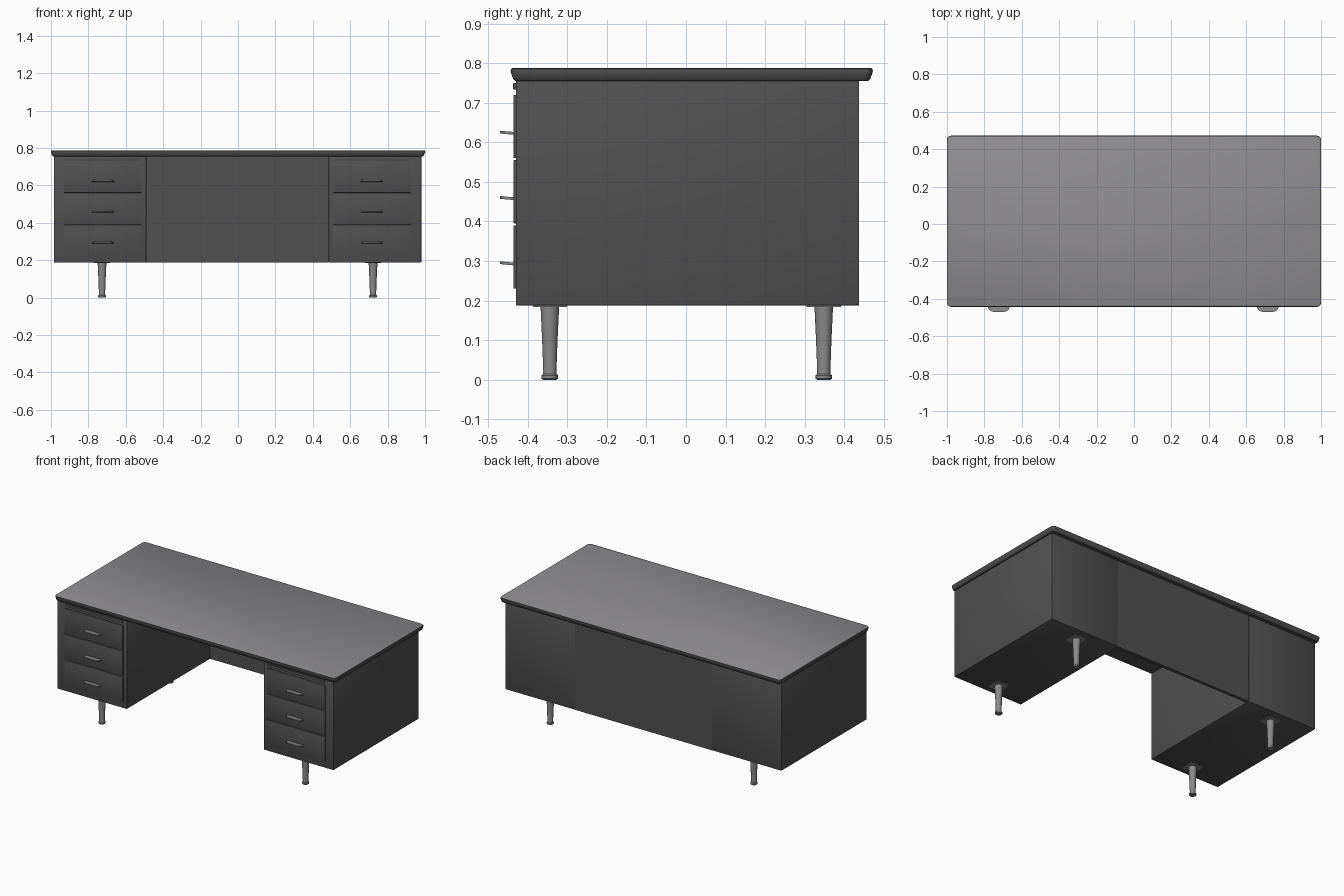
import bpy, bmesh, math

if "Cube" in bpy.data.objects:
    bpy.data.objects.remove(bpy.data.objects["Cube"])

def mat(name, r, g, b):
    m = bpy.data.materials.new(name)
    m.diffuse_color = (r, g, b, 1)
    m.use_nodes = True
    m.node_tree.nodes["Principled BSDF"].inputs["Base Color"].default_value = m.diffuse_color
    return m

DARK = mat("charcoal paint", 0.082, 0.082, 0.082)
TOP = mat("grey laminate", 0.27, 0.262, 0.275)
METAL = mat("brushed metal", 0.25, 0.25, 0.25)

def finish(name, bm, mats, smooth=False):
    bmesh.ops.recalc_face_normals(bm, faces=bm.faces)
    me = bpy.data.meshes.new(name)
    bm.to_mesh(me)
    bm.free()
    ob = bpy.data.objects.new(name, me)
    bpy.context.collection.objects.link(ob)
    for m in mats:
        me.materials.append(m)
    if smooth:
        bpy.ops.object.select_all(action='DESELECT')
        ob.select_set(True)
        bpy.context.view_layer.objects.active = ob
        bpy.ops.object.shade_smooth_by_angle(angle=math.radians(35))
    return ob

def box(name, x0, x1, y0, y1, z0, z1, m, bevel=0):
    bm = bmesh.new()
    bmesh.ops.create_cube(bm, size=1)
    for v in bm.verts:
        v.co = ((x0 + x1) / 2 + v.co.x * (x1 - x0),
                (y0 + y1) / 2 + v.co.y * (y1 - y0),
                (z0 + z1) / 2 + v.co.z * (z1 - z0))
    if bevel:
        bmesh.ops.bevel(bm, geom=bm.edges[:], offset=bevel, segments=2,
                        profile=0.5, affect='EDGES')
    return finish(name, bm, [m], bevel > 0)

def loft(bm, loops):
    """Skin a stack of closed point loops and cap both ends."""
    rings = [[bm.verts.new(p) for p in lp] for lp in loops]
    n = len(rings[0])
    for a, b in zip(rings, rings[1:]):
        for i in range(n):
            j = (i + 1) % n
            bm.faces.new((a[i], a[j], b[j], b[i]))
    bm.faces.new(rings[0])
    return bm.faces.new(rings[-1])

def rounded_rect(hx, hy, r, cy, z, seg=5):
    pts = []
    for k, (sx, sy) in enumerate([(1, 1), (-1, 1), (-1, -1), (1, -1)]):
        for i in range(seg + 1):
            a = math.pi / 2 * (k + i / seg)
            pts.append((sx * (hx - r) + r * math.cos(a),
                        cy + sy * (hy - r) + r * math.sin(a), z))
    return pts

# Desk top: rounded dark edge band with a lighter laminate surface
bm = bmesh.new()
levels = [(0.755, 0.012), (0.759, 0.007), (0.772, 0.002), (0.78, 0), (0.785, 0.001), (0.787, 0.004)]
cap = loft(bm, [rounded_rect(1 - d, 0.4575 - d, 0.022 - d, 0.0145, z) for z, d in levels])
cap.material_index = 1
finish("desk_top", bm, [DARK, TOP], True)

# Back modesty panel
box("back_panel", -0.49, 0.485, 0.417, 0.437, 0.188, 0.757, DARK)

def handle(name, cx, z):
    # Flared finger pull: a tapered tab, slightly lifted at the lip
    bm = bmesh.new()
    prof = [(-0.434, 0.057, 0), (-0.447, 0.057, 0.001), (-0.458, 0.052, 0.002),
            (-0.466, 0.042, 0.003), (-0.4695, 0.03, 0.003)]
    loops = []
    for y, w, dz in prof:
        loops.append([(cx - w, y, z - 0.004 + dz), (cx + w, y, z - 0.004 + dz),
                      (cx + w, y, z + 0.003 + dz), (cx - w, y, z + 0.003 + dz)])
    loft(bm, loops)
    finish(name, bm, [METAL])

def leg(name, cx, cy):
    # Tapered round leg with a ringed foot
    bm = bmesh.new()
    prof = [(0, 0.017), (0.003, 0.021), (0.011, 0.021), (0.014, 0.0175),
            (0.02, 0.0165), (0.1, 0.0195), (0.186, 0.0235)]
    n = 24
    loft(bm, [[(cx + r * math.cos(2 * math.pi * i / n), cy + r * math.sin(2 * math.pi * i / n), z)
               for i in range(n)] for z, r in prof])
    finish(name, bm, [METAL], True)
    box(name + "_plate", cx - 0.043, cx + 0.043, cy - 0.043, cy + 0.043, 0.184, 0.189, METAL)

for side, x0, x1, dx0, dx1 in (("left", -0.985, -0.49, -0.93, -0.515),
                               ("right", 0.485, 0.98, 0.508, 0.923)):
    # Pedestal cabinet
    box(side + "_pedestal", x0, x1, -0.43, 0.437, 0.188, 0.757, DARK, 0.002)
    # Pull-out writing board
    box(side + "_pull_out_board", dx0 + 0.005, dx1 - 0.005, -0.437, -0.42, 0.733, 0.75, DARK, 0.003)
    cx = (dx0 + dx1) / 2
    # Three drawers with handles
    for i in range(3):
        z1 = 0.72 - i * 0.165
        box(f"{side}_drawer_{i + 1}", dx0, dx1, -0.436, -0.42, z1 - 0.16, z1, DARK, 0.002)
        handle(f"{side}_handle_{i + 1}", cx, 0.623 - i * 0.165)
    # Legs
    lx = -0.727 if side == "left" else 0.722
    for end, ly in (("front", -0.344), ("back", 0.348)):
        leg(f"{end}_{side}_leg", lx, ly)
